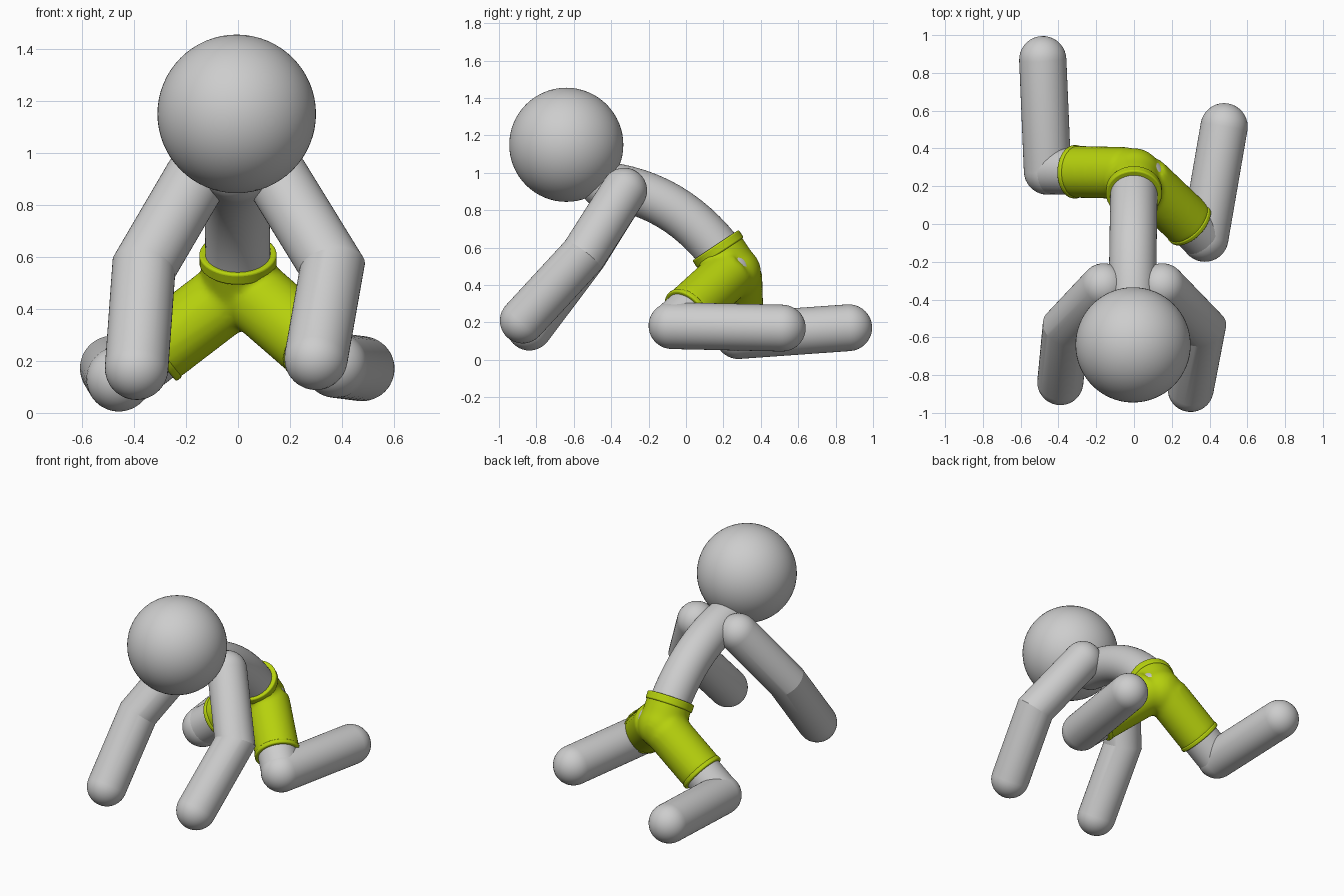
import bpy, bmesh, math
from mathutils import Vector

if "Cube" in bpy.data.objects:
    bpy.data.objects.remove(bpy.data.objects["Cube"])


def material(name, rgb):
    m = bpy.data.materials.new(name)
    m.diffuse_color = (*rgb, 1)
    m.use_nodes = True
    m.node_tree.nodes["Principled BSDF"].inputs["Base Color"].default_value = m.diffuse_color
    return m


GREY = material("light_grey", (0.61, 0.61, 0.61))
LIME = material("lime_green", (0.47, 0.64, 0.004))


def make_object(name, bm, mat, angle=15):
    bmesh.ops.recalc_face_normals(bm, faces=bm.faces)
    me = bpy.data.meshes.new(name)
    bm.to_mesh(me)
    bm.free()
    me.materials.append(mat)
    me.shade_smooth()
    me.set_sharp_from_angle(angle=math.radians(angle))
    ob = bpy.data.objects.new(name, me)
    bpy.context.collection.objects.link(ob)
    return ob


def add_tube(bm, points, r, round_ends=True, n=48, cap=9):
    """Tube along a path with mitred corners and round or flat ends."""
    pts = [Vector(p) for p in points]
    dirs = [(b - a).normalized() for a, b in zip(pts, pts[1:])]
    u = dirs[0].orthogonal().normalized()
    w = dirs[0].cross(u)
    ring = [pts[0] + r * (u * math.cos(a) + w * math.sin(a))
            for a in (2 * math.pi * i / n for i in range(n))]
    rings = [ring]
    for i, d in enumerate(dirs):
        p = pts[i + 1]
        normal = d + dirs[min(i + 1, len(dirs) - 1)]
        ring = [v + d * ((p - v).dot(normal) / d.dot(normal)) for v in ring]
        rings.append(ring)

    def dome(base, centre, axis):
        out = []
        for k in range(1, cap):
            t = math.pi / 2 * k / cap
            out.append([centre + (v - centre) * math.cos(t) + axis * r * math.sin(t) for v in base])
        return out

    if round_ends:
        rings = dome(rings[0], pts[0], -dirs[0])[::-1] + rings + dome(rings[-1], pts[-1], dirs[-1])
    loops = [[bm.verts.new(v) for v in rg] for rg in rings]
    for a, b in zip(loops, loops[1:]):
        for i in range(n):
            j = (i + 1) % n
            bm.faces.new((a[i], a[j], b[j], b[i]))
    if round_ends:
        for lp, tip in ((loops[0], pts[0] - dirs[0] * r), (loops[-1], pts[-1] + dirs[-1] * r)):
            t = bm.verts.new(tip)
            for i in range(n):
                bm.faces.new((lp[i], lp[(i + 1) % n], t))
    else:
        bm.faces.new(loops[0])
        bm.faces.new(loops[-1])


def tube(name, points, r, mat, **kw):
    bm = bmesh.new()
    add_tube(bm, points, r, **kw)
    return make_object(name, bm, mat)


def bezier(p0, p1, p2, p3, steps):
    p0, p1, p2, p3 = map(Vector, (p0, p1, p2, p3))
    return [p0 * (1 - t) ** 3 + p1 * 3 * t * (1 - t) ** 2 + p2 * 3 * t * t * (1 - t) + p3 * t ** 3
            for t in (i / steps for i in range(steps + 1))]


# Head
bm = bmesh.new()
bmesh.ops.create_uvsphere(bm, u_segments=64, v_segments=32, radius=0.305)
bmesh.ops.translate(bm, verts=bm.verts, vec=(-0.005, -0.64, 1.15))
make_object("head", bm, GREY)

# Arched torso
tube("torso", bezier((-0.008, -0.44, 0.935), (-0.008, -0.14, 0.9), (0, 0.08, 0.74), (0, 0.25, 0.48), 14),
     0.125, GREY)

# Bent arms
tube("arm_a", [(0.15, -0.33, 0.905), (0.362, -0.55, 0.56), (0.30, -0.873, 0.21)], 0.122, GREY)
tube("arm_b", [(-0.16, -0.33, 0.905), (-0.362, -0.545, 0.56), (-0.39, -0.837, 0.172)], 0.122, GREY)

# Folded legs: hip, knee, foot
HIP = Vector((0, 0.255, 0.465))
legs = {"a": ((0.05, 0.235, 0.465), (0.375, -0.075, 0.183), (0.477, 0.515, 0.17), 0.76),
        "b": ((-0.04, 0.27, 0.45), (-0.458, 0.28, 0.13), (-0.483, 0.87, 0.172), 0.67)}
cuffs = []
for key, (hip, knee, foot, t) in legs.items():
    tube("thigh_" + key, [hip, knee], 0.122, GREY)
    tube("shin_" + key, [knee, foot], 0.125, GREY)
    hip, knee = Vector(hip), Vector(knee)
    cuffs.append((hip.lerp(knee, t), (knee - hip).normalized()))

# Shorts: waist and two leg sleeves fused and smoothed
waist = Vector((0, 0.16, 0.61))
waist_dir = Vector((0, -0.55, 0.83)).normalized()
bm = bmesh.new()
add_tube(bm, [waist, HIP], 0.142, round_ends=False)
for (end, d), (hip, *_) in zip(cuffs, legs.values()):
    add_tube(bm, [hip, end], 0.138, round_ends=False)
bmesh.ops.create_uvsphere(bm, u_segments=32, v_segments=16, radius=0.148)
bmesh.ops.translate(bm, verts=bm.verts[-482:], vec=HIP)
shorts = make_object("shorts", bm, LIME)
remesh = shorts.modifiers.new("fuse", "REMESH")
remesh.mode = "VOXEL"
remesh.voxel_size = 0.014
remesh.use_smooth_shade = True
relax = shorts.modifiers.new("relax", "SMOOTH")
relax.factor = 0.5
relax.iterations = 12


# Hem bands on the waist and legs
def hem(name, centre, axis, r, width):
    ob = tube(name, [centre - axis * width, centre + axis * 0.004], r, LIME, round_ends=False)
    bevel = ob.modifiers.new("soft_edge", "BEVEL")
    bevel.width = 0.008
    bevel.segments = 3
    bevel.limit_method = "ANGLE"


hem("waistband", waist, waist_dir, 0.149, 0.045)
for key, (end, d) in zip(legs, cuffs):
    hem("leg_hem_" + key, end, d, 0.141, 0.025)
